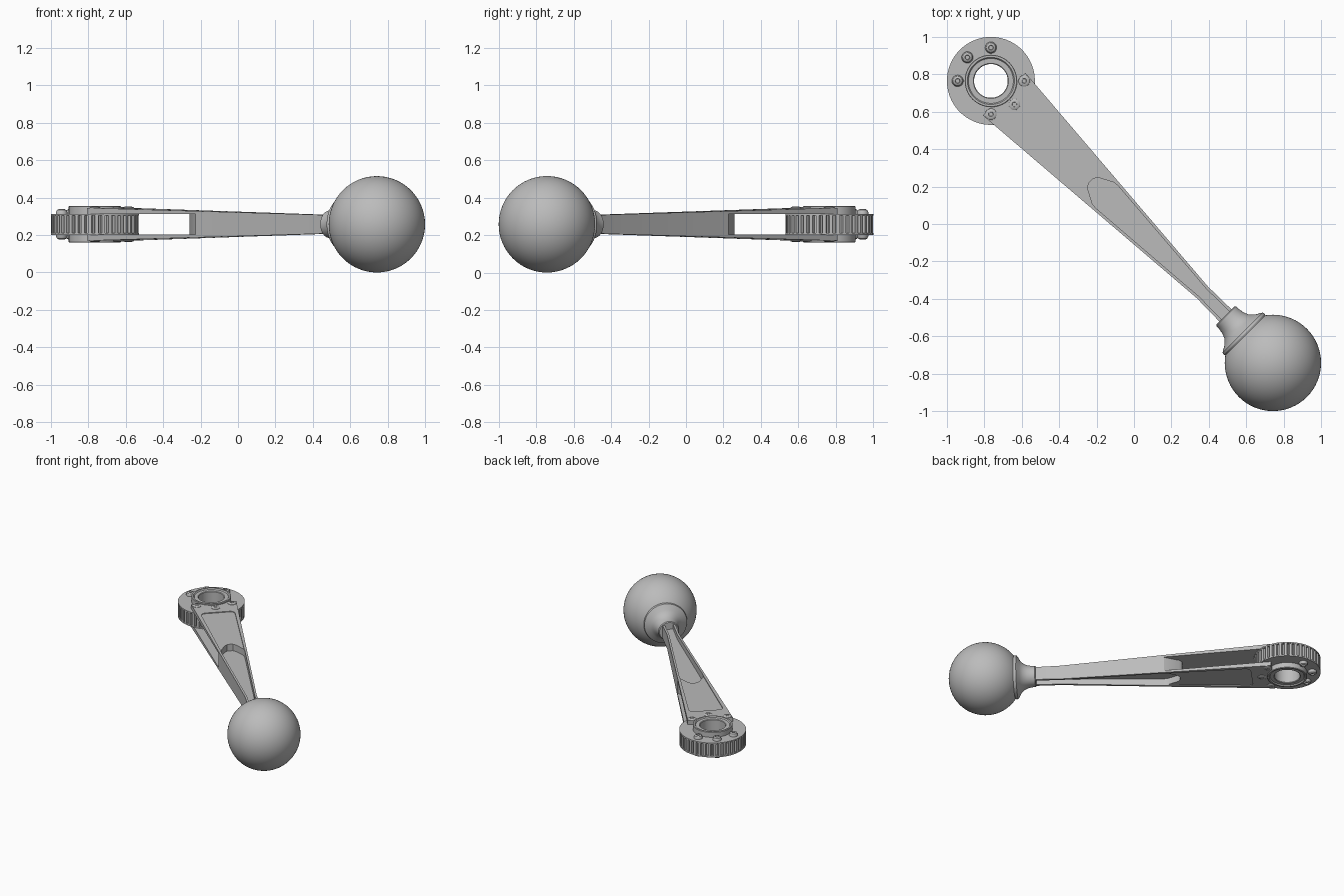
import bpy, bmesh
from math import sin, cos, pi, radians
from mathutils import Matrix, Vector

if "Cube" in bpy.data.objects:
    bpy.data.objects.remove(bpy.data.objects["Cube"])

grey = bpy.data.materials.new("satin grey")
grey.use_nodes = True
grey.diffuse_color = (0.5, 0.5, 0.5, 1)
grey.node_tree.nodes["Principled BSDF"].inputs["Base Color"].default_value = (0.5, 0.5, 0.5, 1)

# Lever frame: x runs from the head centre to the ball, z is up
FRAME = Matrix.Translation((-0.765, 0.765, 0.2575)) @ Matrix.Rotation(-pi / 4, 4, "Z")
ALONG = Matrix.Rotation(pi / 2, 4, "Y")
BALL_X = 2.132


def finish(name, bm, angle=30):
    bmesh.ops.remove_doubles(bm, verts=bm.verts, dist=1e-5)
    bmesh.ops.recalc_face_normals(bm, faces=bm.faces)
    mesh = bpy.data.meshes.new(name)
    bm.to_mesh(mesh)
    bm.free()
    mesh.materials.append(grey)
    ob = bpy.data.objects.new(name, mesh)
    ob.matrix_world = FRAME
    bpy.context.collection.objects.link(ob)
    smooth(ob, angle)
    return ob


def smooth(ob, angle=30):
    bpy.ops.object.select_all(action="DESELECT")
    ob.select_set(True)
    bpy.context.view_layer.objects.active = ob
    bpy.ops.object.shade_smooth_by_angle(angle=radians(angle))


def prism(name, outline, low, high):
    """Upright prism whose bottom and top heights are functions of x."""
    bm = bmesh.new()
    bottom = [bm.verts.new((x, y, low(x))) for x, y in outline]
    top = [bm.verts.new((x, y, high(x))) for x, y in outline]
    bm.faces.new(bottom)
    bm.faces.new(top)
    for i in range(len(outline)):
        j = (i + 1) % len(outline)
        bm.faces.new((bottom[i], bottom[j], top[j], top[i]))
    return finish(name, bm)


def lathe(name, profile, place=Matrix(), steps=64, ring=False):
    """Turn (radius, height) points about z, then place the result."""
    bm = bmesh.new()
    pts = profile + profile[:1] if ring else profile
    verts = [bm.verts.new((r, 0, h)) for r, h in pts]
    edges = [bm.edges.new(pair) for pair in zip(verts, verts[1:])]
    bmesh.ops.spin(bm, geom=verts + edges, cent=(0, 0, 0), axis=(0, 0, 1),
                   angle=2 * pi, steps=steps)
    bm.transform(place)
    return finish(name, bm)


def cut(ob, cutters):
    for c in cutters:
        c.hide_render = True
        mod = ob.modifiers.new("cut", "BOOLEAN")
        mod.operation, mod.solver, mod.object = "DIFFERENCE", "EXACT", c
    bpy.context.view_layer.update()
    graph = bpy.context.evaluated_depsgraph_get()
    mesh = bpy.data.meshes.new_from_object(ob.evaluated_get(graph))
    ob.modifiers.clear()
    ob.data = mesh
    for c in cutters:
        bpy.data.objects.remove(c)
    smooth(ob)


def mirrored(half):
    """Complete an outline given its +y side."""
    return half + [(x, -y) for x, y in reversed(half) if y > 0]


def flat(h):
    return lambda x: h


def rise(x):
    return 0.088 - 0.0228 * (x - 0.1)


# Forked, tapered arm
arm = prism("lever_arm",
            mirrored([(0.1, 0.161), (1.6, 0.043), (1.85, 0.047)]),
            lambda x: -rise(x), rise)
slot = prism("fork_slot",
             mirrored([(0.74, 0), (0.74, 0.02), (0.76, 0.045), (0.86, 0.095),
                       (0.87, 0.2), (0, 0.2)]),
             flat(-0.0545), flat(0.0545))
cutters = [slot]
shallow = mirrored([(0.25, 0.085), (0.255, 0.108), (0.275, 0.12), (0.3, 0.119),
                    (0.86, 0.083)])
deep = mirrored([(0.755, 0), (0.757, 0.02), (0.775, 0.042), (0.85, 0.082),
                 (0.88, 0.084), (1.6, 0.028), (1.84, 0.03)])
for s in (1, -1):
    cutters.append(prism("shallow_pocket", shallow,
                         lambda x: s * (rise(x) - 0.006), flat(s * 0.2)))
    cutters.append(prism("deep_pocket", deep, flat(s * 0.016), flat(s * 0.2)))
cut(arm, cutters)

# Toothed ratchet wheel with a bore
TEETH = 40
outline = []
for i in range(TEETH):
    for part, r in ((0, 0.234), (0.5, 0.234), (0.62, 0.215), (0.88, 0.215)):
        a = 2 * pi * (i + part) / TEETH
        outline.append((r * cos(a), r * sin(a)))
wheel = prism("ratchet_wheel", outline, flat(-0.05), flat(0.05))
cut(wheel, [lathe("bore", [(0, -1), (0.1, -1), (0.1, 1), (0, 1)])])

# Cover rims above and below the teeth
for label, s in (("top", 1), ("bottom", -1)):
    lathe(label + "_cover_rim",
          [(0.1, s * 0.046), (0.235, s * 0.046), (0.235, s * 0.056), (0.1, s * 0.056)],
          ring=True, steps=96)

# Hollow hub with stepped rims
upper = [(0.14, 0.094), (0.137, 0.097), (0.126, 0.097), (0.12, 0.089),
         (0.094, 0.089), (0.09, 0.085)]
lathe("hub", upper + [(r, -h) for r, h in reversed(upper)], ring=True, steps=96)

# Screws on both sides: domed ones on the cover, cross-head ones on the fork
for side, s in (("top", 1), ("bottom", -1)):
    for deg in (135, 180, 225, 45, 0, -45):
        a = radians(deg)
        x, y = 0.178 * cos(a), 0.178 * sin(a)
        on_fork = abs(deg) < 90
        base = rise(x) - 0.002 if on_fork else 0.055
        height = 0.009 if on_fork else 0.026
        place = Matrix.Translation((x, y, s * base)) @ Matrix.Diagonal((1, 1, s, 1))
        lathe(side + "_screw",
              [(0, 0), (0.031, 0), (0.03, height * 0.4), (0.025, height * 0.8),
               (0.016, height), (0.013, height), (0.011, height * 0.6),
               (0, height * 0.6)], place, steps=24)
        if on_fork:
            for turn in (0, pi / 2):
                bm = bmesh.new()
                bmesh.ops.create_cube(bm, size=1)
                bm.transform(place @ Matrix.Translation((0, 0, height * 0.75))
                             @ Matrix.Rotation(turn, 4, "Z")
                             @ Matrix.Diagonal((0.024, 0.006, 0.005, 1)))
                finish(side + "_screw_cross", bm)

# Flared collar between arm and ball
lathe("collar",
      [(0, 1.772), (0.068, 1.772), (0.074, 1.778), (0.075, 1.8), (0.08, 1.83),
       (0.092, 1.858), (0.115, 1.882), (0.143, 1.897), (0.152, 1.904),
       (0.155, 1.915), (0.15, 1.93), (0, 1.94)], ALONG)

# Ball grip
bm = bmesh.new()
bmesh.ops.create_uvsphere(bm, u_segments=64, v_segments=32, radius=0.2575)
bm.transform(Matrix.Translation((BALL_X, 0, 0)))
finish("ball_grip", bm)
